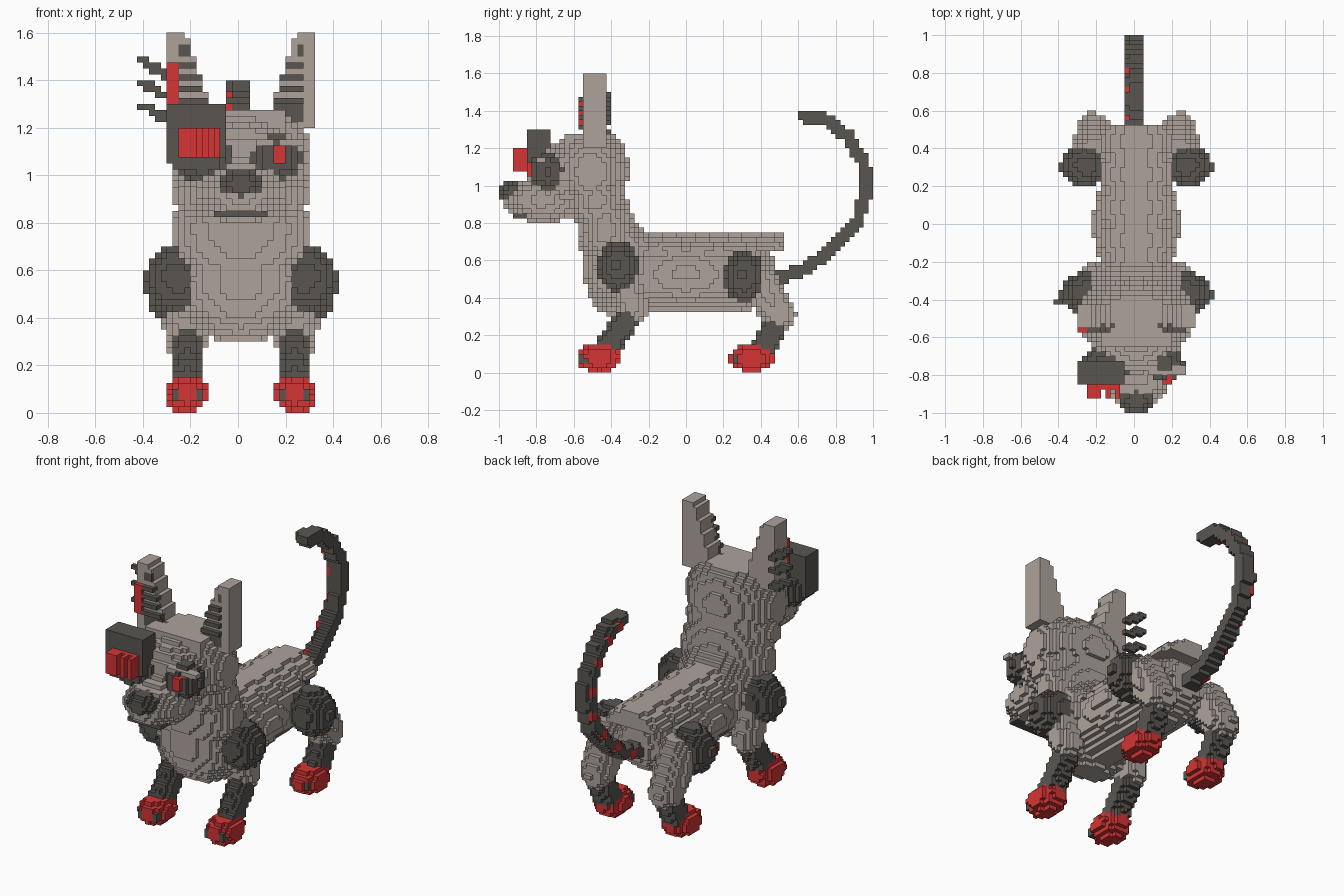
import bpy, bmesh, math
from mathutils import Vector

cube = bpy.data.objects.get("Cube")
if cube:
    bpy.data.objects.remove(cube)

S = 0.025      # block size
MID = 0.0125   # middle block column
grid = {}      # block -> part name
colour = {}    # part name -> material


def material(name, rgb):
    m = bpy.data.materials.new(name)
    m.use_nodes = True
    m.diffuse_color = (*rgb, 1)
    m.node_tree.nodes["Principled BSDF"].inputs["Base Color"].default_value = (*rgb, 1)
    return m


FUR = material("warm grey", (0.42, 0.365, 0.33))
DARK = material("dark grey", (0.1, 0.093, 0.083))
RED = material("red", (0.66, 0.036, 0.036))


def fill(part, mat, lo, hi, test=lambda p: True):
    """Fill every block in a box whose centre passes the test."""
    colour[part] = mat
    spans = [range(math.floor(a / S + 0.5), math.floor(b / S + 0.5)) for a, b in zip(lo, hi)]
    for i in spans[0]:
        for j in spans[1]:
            for k in spans[2]:
                if test(Vector((i + 0.5, j + 0.5, k + 0.5)) * S):
                    grid[i, j, k] = part


def blob(part, mat, c, r, test=lambda p: True):
    c, r = Vector(c), Vector(r)
    pad = r + Vector((S, S, S))

    def inside(p):
        return sum(((p[n] - c[n]) / r[n]) ** 2 for n in range(3)) <= 1 and test(p)
    fill(part, mat, c - pad, c + pad, inside)


def limb(part, mat, a, b, ra, rb):
    """Tapered rounded bar between two points."""
    a, b = Vector(a), Vector(b)
    d, m = b - a, max(ra, rb) + S
    lo = [min(a[n], b[n]) - m for n in range(3)]
    hi = [max(a[n], b[n]) + m for n in range(3)]

    def inside(p):
        t = min(1, max(0, (p - a).dot(d) / d.length_squared))
        return (p - a - d * t).length <= ra + (rb - ra) * t
    fill(part, mat, lo, hi, inside)


# Torso, back plate with raised bumps, chest and neck
limb("torso", FUR, (MID, -0.22, 0.53), (MID, 0.29, 0.53), 0.2, 0.2)
blob("torso", FUR, (MID, 0, 0.53), (0.23, 0.34, 0.19))
fill("back_plate", FUR, (-0.225, -0.25, 0.65), (0.25, 0.525, 0.75),
     lambda p: 0.17 < math.hypot(p.x - MID, p.z - 0.53) < 0.215)
for n in range(5):
    blob("back_bumps", FUR, (MID, -0.25 + n * 0.17, 0.53), (0.235, 0.18, 0.225),
         lambda p: p.z > 0.65 and p.y < 0.52)
blob("chest", FUR, (MID, -0.36, 0.57), (0.27, 0.19, 0.28))
blob("neck", FUR, (MID, -0.43, 0.77), (0.29, 0.15, 0.25))
blob("neck", FUR, (MID, -0.48, 0.92), (0.29, 0.16, 0.16))

# Head, muzzle and nose
blob("head", FUR, (MID, -0.51, 1.08), (0.3, 0.205, 0.25), lambda p: p.z < 1.28)
fill("head", FUR, (-0.175, -0.65, 1.1), (0.2, -0.45, 1.275))
blob("face", FUR, (MID, -0.66, 1.05), (0.23, 0.13, 0.18))
blob("muzzle", FUR, (MID, -0.77, 0.925), (0.185, 0.21, 0.125))
blob("nose", DARK, (MID, -0.93, 0.965), (0.085, 0.075, 0.06))
fill("mouth", DARK, (-0.1, -0.925, 0.825), (0.125, -0.84, 0.85))

# Left eye with its brow
blob("eye_socket", DARK, (0.16, -0.74, 1.075), (0.105, 0.1, 0.095))
fill("brow", FUR, (0.075, -0.8, 1.125), (0.275, -0.75, 1.15))
fill("eye", RED, (0.15, -0.85, 1.05), (0.2, -0.8, 1.125))

# Right eye cover with a red lens and bars
blob("cover_socket", DARK, (-0.15, -0.75, 1.075), (0.13, 0.11, 0.105))
fill("eye_cover", DARK, (-0.3, -0.85, 1.025), (-0.05, -0.725, 1.3),
     lambda p: p.z > 1.03 + max(0, abs(p.x + 0.175) - 0.08))
fill("lens", RED, (-0.25, -0.875, 1.075), (-0.1, -0.85, 1.2))
for x0, x1 in ((-0.25, -0.175), (-0.15, -0.125), (-0.1, -0.075)):
    fill("lens_bars", RED, (x0, -0.925, 1.075), (x1, -0.85, 1.2))

# Ears: straight outside, stepped inside, dark ribs in the cup
for s, side in ((-1, "right"), (1, "left")):
    def ear(p, s=s):
        inner = 0.125 + (p.z - 1.27) * 0.33
        return inner < s * (p.x - MID) < 0.315

    def cup(p, s=s):
        return ear(p) and s * (p.x - MID) < 0.27

    fill(side + "_ear", FUR, (-0.4, -0.55, 1.2), (0.4, -0.425, 1.6), ear)
    fill(side + "_ear_cup", DARK, (-0.4, -0.55, 1.225), (0.4, -0.525, 1.325), cup)
    tip = MID + s * 0.25
    fill(side + "_ear_cup", DARK, (tip - S, -0.55, 1.5), (tip + S, -0.525, 1.55), cup)
    for n in range(4):
        z = 1.3 + n * 0.05
        fill(side + "_ear_ribs", DARK, (-0.4, -0.575, z), (0.4, -0.525, z + S), cup)

# Right ear strip and side prongs
fill("ear_strip", RED, (-0.3, -0.575, 1.3), (-0.25, -0.55, 1.475))
for n in range(3):
    z = 1.22 + n * 0.093
    for step in range(5):
        x = -0.3 - step * S
        fill("ear_prongs", DARK, (x - S, -0.425, z + step * 0.015), (x + S, -0.4, z + step * 0.015 + 0.03))

# Legs, joints and paws
for s, side in ((-1, "right"), (1, "left")):
    x = MID + s * 0.23
    # end: name, hip, knee, ankle, paw centre as (y, z)
    for end, hip, knee, ankle, paw in (
            ("front", (-0.36, 0.55), (-0.28, 0.35), (-0.43, 0.12), (-0.465, 0.08)),
            ("rear", (0.38, 0.5), (0.5, 0.31), (0.41, 0.12), (0.35, 0.08))):
        name = f"{side}_{end}_"
        rear = end == "rear"
        limb(name + "upper_leg", FUR, (x, *hip), (x, *knee), 0.11 if rear else 0.095, 0.09 if rear else 0.08)
        shin = (knee[0] - (0.03 if rear else 0.04), knee[1] - 0.07)
        limb(name + "lower_leg", DARK, (x, *shin), (x, *ankle), 0.068, 0.068)
        blob(name + "paw", RED, (x, *paw), (0.09, 0.12, 0.078))
        for dx in (-0.05, 0.05):
            fill(name + "claws", DARK, (x + dx - 0.012, paw[0] - 0.11, 0.05),
                 (x + dx + 0.012, paw[0] - 0.06, 0.1))
        joint = (0.31, 0.515) if rear else (-0.365, 0.57)
        blob(name + "joint", DARK, (MID + s * 0.27, *joint), (0.13, 0.11, 0.138))
        tip = MID + s * 0.395
        fill(name + "joint", DARK, (tip - S / 2, joint[0] - S, joint[1] - S), (tip + S / 2, joint[0] + S, joint[1] + S))

# Tail, thinner on its right side where small red marks sit
path = ((0.5, 0.51), (0.65, 0.56), (0.8, 0.68), (0.92, 0.82), (0.965, 0.97),
        (0.95, 1.12), (0.87, 1.26), (0.75, 1.35), (0.64, 1.37))
for (y0, z0), (y1, z1) in zip(path, path[1:]):
    a, d = Vector((y0, z0)), Vector((y1 - y0, z1 - z0))

    def near(p, a=a, d=d):
        q = Vector((p.y, p.z)) - a
        t = min(1, max(0, q.dot(d) / d.length_squared))
        return (q - d * t).length < (0.035 if p.x > -0.025 else 0.026)
    fill("tail", DARK, (-0.05, min(y0, y1) - 0.05, min(z0, z1) - 0.05),
         (0.05, max(y0, y1) + 0.05, max(z0, z1) + 0.05), near)
for (y0, z0), (y1, z1) in zip(path, path[1:]):
    y, z = (y0 + y1) / 2, (z0 + z1) / 2
    fill("tail_marks", RED, (-0.05, y - S, z - S), (-0.025, y + S, z + S))

# Turn the blocks of each part into a skin of square faces
SIDES = []
for axis in range(3):
    for sign in (1, -1):
        u, v = [0, 0, 0], [0, 0, 0]
        u[(axis + 1) % 3] = v[(axis + 2) % 3] = 1
        n = [0, 0, 0]
        n[axis] = sign
        start = [max(0, c) for c in n]
        loop = [start, [a + b for a, b in zip(start, u)],
                [a + b + c for a, b, c in zip(start, u, v)], [a + b for a, b in zip(start, v)]]
        SIDES.append((n, loop if sign > 0 else loop[::-1]))

for part, mat in colour.items():
    bm, verts = bmesh.new(), {}
    for cell in [c for c, owner in grid.items() if owner == part]:
        for n, loop in SIDES:
            if tuple(a + b for a, b in zip(cell, n)) in grid:
                continue
            corners = [tuple(a + b for a, b in zip(cell, o)) for o in loop]
            for c in corners:
                if c not in verts:
                    verts[c] = bm.verts.new(Vector(c) * S)
            bm.faces.new([verts[c] for c in corners])
    mesh = bpy.data.meshes.new(part)
    bm.to_mesh(mesh)
    bm.free()
    mesh.materials.append(mat)
    bpy.context.collection.objects.link(bpy.data.objects.new(part, mesh))
